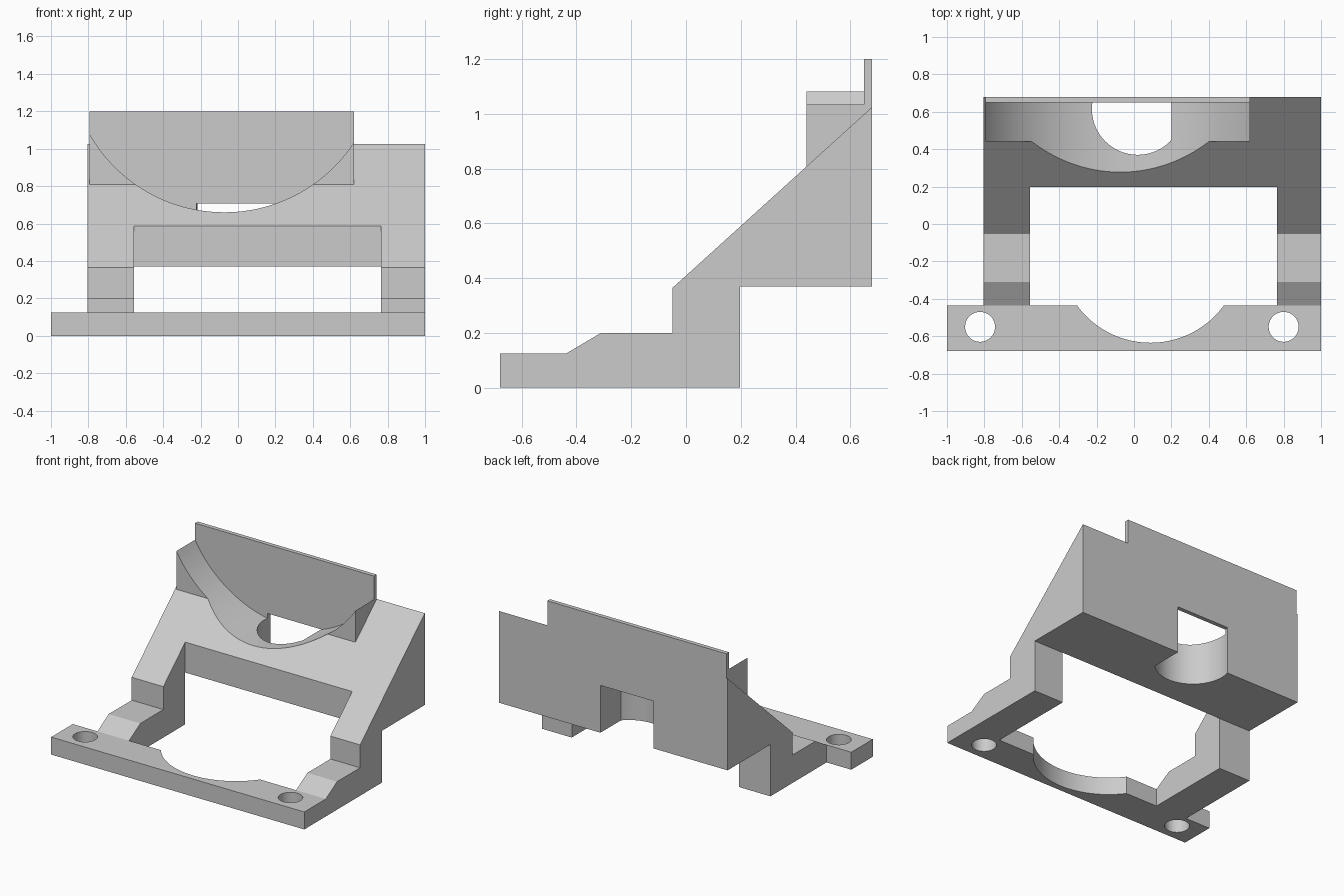
import bpy
import bmesh
from math import sin, cos, pi, acos
from mathutils import Matrix, Vector

if "Cube" in bpy.data.objects:
    bpy.data.objects.remove(bpy.data.objects["Cube"], do_unlink=True)

GREY = (0.6, 0.6, 0.6, 1)
mat = bpy.data.materials.new("plain grey")
mat.use_nodes = True
mat.diffuse_color = GREY
mat.node_tree.nodes["Principled BSDF"].inputs["Base Color"].default_value = GREY


def prism(name, points, axis, lo, hi):
    """Extrude a closed 2D outline along x, y or z from lo to hi."""
    place = {"x": lambda a, b: (lo, a, b),
             "y": lambda a, b: (a, lo, b),
             "z": lambda a, b: (a, b, lo)}[axis]
    step = Vector([(hi - lo) * (axis == k) for k in "xyz"])
    bm = bmesh.new()
    face = bm.faces.new([bm.verts.new(place(a, b)) for a, b in points])
    top = bmesh.ops.extrude_face_region(bm, geom=[face])["geom"]
    bmesh.ops.translate(bm, vec=step,
                        verts=[v for v in top if isinstance(v, bmesh.types.BMVert)])
    bmesh.ops.recalc_face_normals(bm, faces=bm.faces)
    mesh = bpy.data.meshes.new(name)
    bm.to_mesh(mesh)
    bm.free()
    mesh.materials.append(mat)
    obj = bpy.data.objects.new(name, mesh)
    bpy.context.collection.objects.link(obj)
    return obj


def arc(cx, cy, r, start, end, n):
    return [(cx + r * cos(start + (end - start) * i / n),
             cy + r * sin(start + (end - start) * i / n)) for i in range(n + 1)]


def circle(cx, cy, r, n):
    return arc(cx, cy, r, 0, 2 * pi, n)[:-1]


def rect(a0, a1, b0, b1):
    return [(a0, b0), (a1, b0), (a1, b1), (a0, b1)]


def combine(obj, tool, operation):
    """Apply a boolean and discard the helper object."""
    tool.hide_render = True
    mod = obj.modifiers.new(operation, "BOOLEAN")
    mod.operation = operation
    mod.solver = "EXACT"
    mod.object = tool
    bpy.context.view_layer.objects.active = obj
    bpy.ops.object.modifier_apply(modifier=mod.name)
    bpy.data.objects.remove(tool, do_unlink=True)


LEFT, RIGHT = 1.0, -0.805
FRONT, BACK = -0.68, 0.68
PLATE_BACK, PLATE_TOP = -0.437, 0.125
BEAM_FRONT, BEAM_BOTTOM = 0.197, 0.37
WALL_FRONT = 0.65


def slope(y):
    return 1.025 + (y - BACK) * 0.906


# Front mounting plate with a round scoop and two screw holes
scoop_y, scoop_r = -0.149, 0.486
half = acos((scoop_y - PLATE_BACK) / scoop_r)
scoop = arc(0.088, scoop_y, scoop_r, -pi / 2 + half, -pi / 2 - half, 40)
plate = prism("mounting_plate",
              [(-1, PLATE_BACK), (-1, FRONT), (1, FRONT), (1, PLATE_BACK)] + scoop,
              "z", 0, PLATE_TOP)
for x in (-0.823, 0.8):
    combine(plate, prism("screw_hole", circle(x, -0.55, 0.08, 48), "z", -0.1, 0.3),
            "DIFFERENCE")

# Two stepped side legs
leg_profile = [(PLATE_BACK, 0), (BEAM_FRONT, 0), (BEAM_FRONT, slope(BEAM_FRONT)),
               (-0.05, slope(-0.05)), (-0.05, 0.2), (-0.31, 0.2),
               (PLATE_BACK, PLATE_TOP)]
right_leg = prism("right_leg", leg_profile, "x", RIGHT, -0.555)
left_leg = prism("left_leg", leg_profile, "x", 0.765, LEFT)

# Sloped rear beam carrying the seat block and the back wall
beam = prism("rear_beam",
             [(BEAM_FRONT, BEAM_BOTTOM), (BACK, BEAM_BOTTOM),
              (BACK, slope(BACK)), (BEAM_FRONT, slope(BEAM_FRONT))],
             "x", RIGHT, LEFT)
seat = prism("seat_block", rect(0.44, BACK, 0.6, 1.2), "x", -0.795, 0.62)
combine(beam, seat, "UNION")

# Round cradle cut, stopping at the back wall
cradle = prism("cradle_cutter", circle(-0.073, 1.49, 0.83, 160), "y", -0.5, WALL_FRONT)
combine(beam, cradle, "DIFFERENCE")

# Rounded drop slot, flat on its left side and open to the back
slot_x, slot_y, slot_r, flat_x = 0.02, 0.615, 0.245, 0.2
turn = acos((flat_x - slot_x) / slot_r)
slot_outline = arc(slot_x, slot_y, slot_r, -turn, -pi * 1.08, 48)
slot_outline += [(slot_outline[-1][0], 0.8), (flat_x, 0.8)]
combine(beam, prism("slot_cutter", slot_outline, "z", 0.2, 0.708), "DIFFERENCE")

# Smooth the curved cuts, keep the edges sharp
bpy.ops.object.select_all(action="DESELECT")
for obj in (plate, right_leg, left_leg, beam):
    obj.select_set(True)
bpy.context.view_layer.objects.active = beam
bpy.ops.object.shade_smooth_by_angle(angle=pi / 6)
